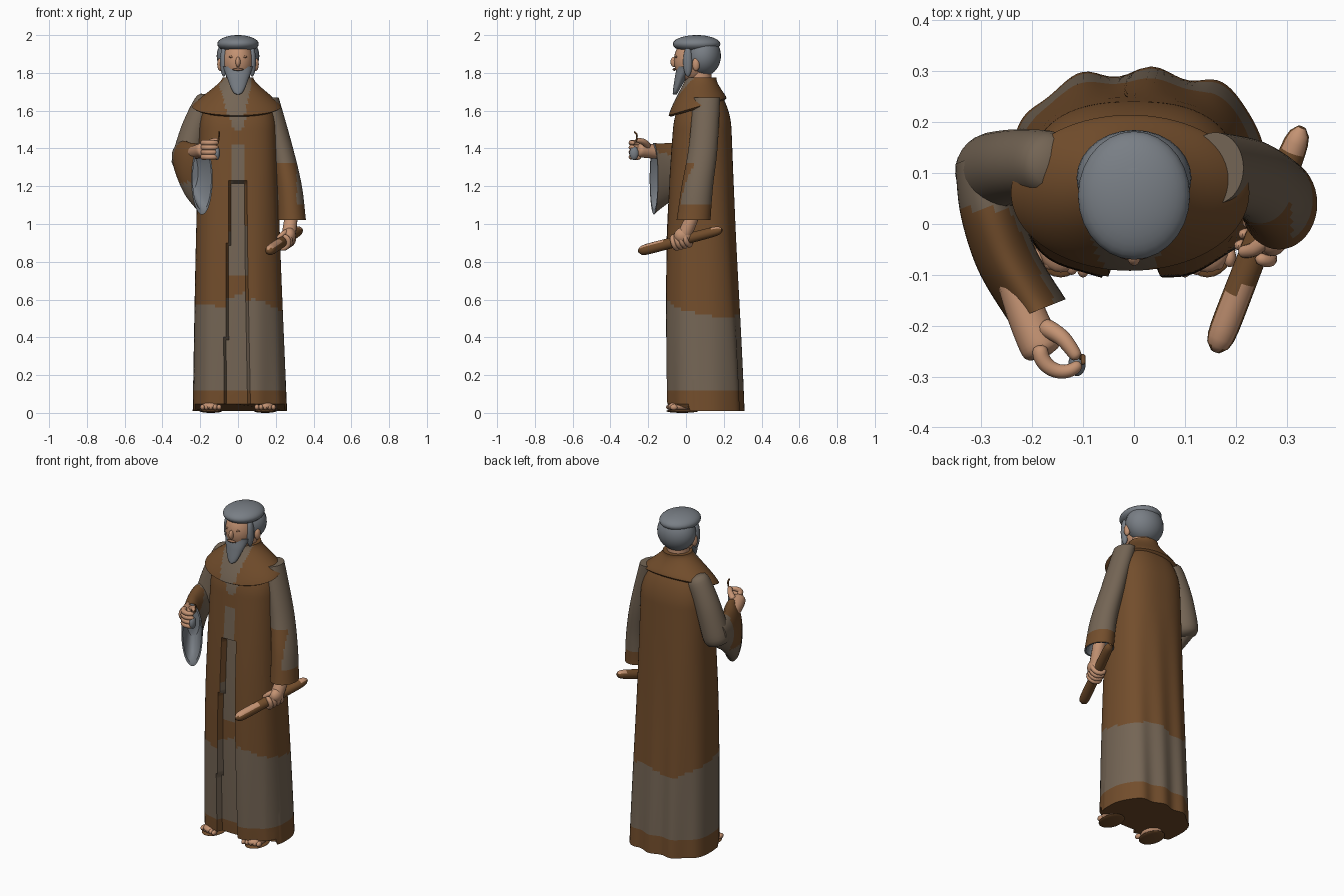
import bpy, bmesh, math
from mathutils import Vector

if "Cube" in bpy.data.objects:
    bpy.data.objects.remove(bpy.data.objects["Cube"], do_unlink=True)


def material(name, *rgb):
    mat = bpy.data.materials.new(name)
    mat.use_nodes = True
    mat.diffuse_color = (*rgb, 1)
    shader = mat.node_tree.nodes["Principled BSDF"]
    shader.inputs["Base Color"].default_value = (*rgb, 1)
    shader.inputs["Roughness"].default_value = .8
    return mat


BROWN = material("brown cloth", .17, .075, .025)
TAUPE = material("taupe cloth", .175, .13, .09)
SKIN = material("skin", .55, .29, .17)
GREY = material("grey hair and lining", .19, .21, .235)
SHADE = material("dark skin", .3, .15, .085)
RIGHT, BACK, UP = Vector((1, 0, 0)), Vector((0, 1, 0)), Vector((0, 0, 1))
parts = []


def finish(name, bm, materials):
    mesh = bpy.data.meshes.new(name)
    bm.to_mesh(mesh)
    bm.free()
    for mat in materials:
        mesh.materials.append(mat)
    part = bpy.data.objects.new(name, mesh)
    bpy.context.collection.objects.link(part)
    parts.append(part)


def point_on(path, t):
    """Smooth curve through the path points, t from 0 to 1."""
    last = len(path) - 1
    i = min(int(t * last), last - 1)
    t = t * last - i
    a, b, c, d = (Vector(path[min(max(j, 0), last)]) for j in range(i - 1, i + 3))
    return b + (c - a) * t / 2 + (a - b * 2.5 + c * 2 - d / 2) * t ** 2 + (b * 3 - a - c * 3 + d) * t ** 3 / 2


def sweep(name, path, size, materials, rule=None, axes=None, sides=28, steps=20,
          power=2, warp=None, lined=False):
    """Skin an oval of size(t, point) along a path; a lined sweep is hollow at its end."""
    stations = [(i / steps, 1) for i in range(steps + 1)]
    if lined:
        stations += [(1, .88), (.85, .8), (.7, .6)]
    bm = bmesh.new()
    rings = []
    for t, shrink in stations:
        centre = point_on(path, t)
        if axes:
            u, v = axes
        else:
            ahead = point_on(path, min(t + .01, 1)) - point_on(path, max(t - .01, 0))
            turn = ahead.to_track_quat('Z', 'Y')
            u, v = turn @ RIGHT, turn @ BACK
        wide, deep = size(t, centre)
        ring = []
        for j in range(sides):
            angle = math.tau * j / sides
            c, s = (math.copysign(abs(w) ** (2 / power), w) for w in (math.cos(angle), math.sin(angle)))
            p = centre + (u * wide * c + v * deep * s) * shrink
            ring.append(bm.verts.new(warp(p) if warp else p))
        rings.append(ring)
    inside = {bm.faces.new(rings[-1])}
    bm.faces.new(rings[0])
    for i, (low, high) in enumerate(zip(rings, rings[1:])):
        for j in range(sides):
            k = (j + 1) % sides
            face = bm.faces.new((low[j], low[k], high[k], high[j]))
            if i >= steps:
                inside.add(face)
    bmesh.ops.recalc_face_normals(bm, faces=bm.faces)
    if rule:
        for face in bm.faces:
            if lined and face in inside:
                face.material_index = len(materials) - 1
            else:
                face.material_index = rule(face.calc_center_median(), face.normal)
    finish(name, bm, materials)


def tube(name, path, first, last, materials, rule=None, sides=14):
    """Round-ended limb whose radius runs from first to last."""
    def size(t, p):
        r = (first + (last - first) * t) * max(.1, 1 - abs(2 * t - 1) ** 8) ** .5
        return r, r
    sweep(name, path, size, materials, rule, sides=sides)


def blob(name, centre, size, mat):
    bm = bmesh.new()
    bmesh.ops.create_uvsphere(bm, u_segments=28, v_segments=18, radius=1)
    for vert in bm.verts:
        vert.co = Vector(a * s + b for a, s, b in zip(vert.co, size, centre))
    finish(name, bm, [mat])


def curl(centre, u, v, radius, begin, finish_angle):
    """Path of a finger bent round a centre."""
    angles = [begin + (finish_angle - begin) * i / 5 for i in range(6)]
    return [centre + (u * math.cos(a) + v * math.sin(a)) * radius for a in angles]


# Robe: flat front, centre groove, folds, hem lifted over the feet
def in_groove(p):
    return p.y < 0 and abs(p.x + .006) < .042 + .024 * max(0, 1 - p.z)


def robe_size(t, p):
    shoulder = max(.1, 1 - max(0, (p.z - 1.5) / .25) ** 2) ** .5
    return (.25 - .03 * p.z) * shoulder, (.2 - .02 * p.z ** 2) * shoulder


def robe_warp(p):
    p = p.copy()
    fold = .01 * max(0, 1 - p.z / 1.3) * math.sin(p.x * 45)
    if p.y > .05:
        p.y += fold
    elif p.y < -.03:
        p.y += .035 if in_groove(p) and p.z < 1.22 else fold / 2
    if p.z < .1 and p.y < .02:
        p.z += .04 - p.z * .4
    return p


def robe_colour(c, n):
    if c.z < .115:
        return 0
    wave = .02 * math.sin(c.x * 20) + .05 * in_groove(c)
    skirt = c.z < .56 - .2 * c.y + wave
    strip = .73 < c.z < 1.42 and abs(c.x) < .05 - .03 * (c.z - .75)
    neckline = c.z > 1.49 and abs(c.x) < .02 + .3 * (c.z - 1.49)
    return int(skirt or c.y < 0 and (strip or neckline))


sweep("robe", [(.01, .1, .01), (0, .08, .9), (0, .09, 1.74)], robe_size, [BROWN, TAUPE], robe_colour,
      axes=(RIGHT, BACK), sides=120, steps=120, power=2.5, warp=robe_warp)


# Shoulder cape, rim lower at the front
def cape_size(t, p):
    flare, rim = math.cos(math.pi * t), min(1, .9 + t)
    return (.16 + .078 * flare) * rim, (.118 + .037 * flare) * rim


def cape_warp(p):
    fade = min(1, max(0, (1.76 - p.z) / .14))
    return p + UP * .3 * (p.y - .06) * fade


def cape_colour(c, n):
    rise = c.z - 1.5
    return int(c.y < .04 and -.03 - .3 * rise < c.x < .02 + .2 * rise)


sweep("shoulder_cape", [(-.008, .06, 1.61), (0, .08, 1.775)], cape_size, [BROWN, TAUPE], cape_colour,
      axes=(RIGHT, BACK), sides=80, warp=cape_warp)


# Raised arm: upper sleeve and wide hanging sleeve with lining
def hanging_colour(c, n):
    return int(c.y > .03 or c.z < 1.22 or c.x > -.23 - .48 * c.y)


tube("right_upper_sleeve", [(-.15, .12, 1.68), (-.23, .115, 1.5), (-.29, .1, 1.28)], .063, .08, [TAUPE], sides=28)
sweep("right_hanging_sleeve", [(-.295, .14, 1.36), (-.285, .04, 1.33), (-.25, -.07, 1.28), (-.19, -.17, 1.24)],
      lambda t, p: (.06, .07 + .12 * t), [BROWN, TAUPE, GREY], hanging_colour,
      axes=(Vector((.93, .37, 0)), UP), sides=48, lined=True)


# Lowered arm: sleeve with banded, lined cuff
def lowered_colour(c, n):
    return int(c.z > 1.11 and (c.z > 1.32 or n.y > -.35 or c.x > .31))


sweep("left_sleeve", [(.16, .11, 1.67), (.23, .09, 1.4), (.27, .06, 1.2), (.285, .04, 1.02)],
      lambda t, p: (.055 + .02 * t, .07 + .02 * t), [BROWN, TAUPE, GREY], lowered_colour,
      axes=(RIGHT, BACK), sides=40, steps=40, lined=True)

# Staff with worn pale ends
start, end = Vector((.16, -.25, .855)), Vector((.33, .19, .97))
tube("staff", [start, end], .03, .026, [BROWN, SKIN],
     lambda c, n: int(n.z > .45 and not -.13 < c.y < .14), sides=24)

# Lowered hand wrapped round the staff
tube("left_wrist", [(.28, .05, 1.12), (.28, .03, 1.03), (.265, -.02, .92)], .033, .038, [SKIN])
blob("left_palm", (.272, -.015, .94), (.034, .048, .042), SKIN)
across = (end - start).cross(UP).normalized()
over = across.cross(end - start).normalized()
for i in range(4):
    grip = start.lerp(end, .44 + .05 * i)
    tube(f"left_finger_{i + 1}", curl(grip, across, over, .036, 1.3, -3), .014, .012, [SKIN])
tube("left_thumb", [(.26, -.03, .96), (.235, -.05, .945), (.21, -.055, .92)], .016, .012, [SKIN])

# Raised hand pinching a thin twig
tube("right_wrist", [(-.24, -.09, 1.375), (-.21, -.18, 1.385), (-.175, -.26, 1.395)], .035, .042, [SKIN])
for i in range(4):
    knuckle = Vector((-.14, -.245, 1.43 - .025 * i))
    tube(f"right_finger_{i + 1}", curl(knuckle, RIGHT, BACK, .045, 3, 5.6), .017, .012, [SKIN])
tube("right_thumb", [(-.18, -.2, 1.41), (-.14, -.225, 1.435), (-.11, -.265, 1.445)], .02, .012, [SKIN])
blob("held_pebble", (-.112, -.275, 1.375), (.017, .024, .036), GREY)
tube("twig", [(-.105, -.265, 1.43), (-.1, -.26, 1.47), (-.1, -.275, 1.49)], .004, .005, [BROWN])

# Head, hair and beard
tube("neck", [(0, .075, 1.68), (0, .07, 1.88)], .065, .06, [SKIN], sides=28)
blob("head", (0, .03, 1.865), (.083, .094, .115), SKIN)
blob("hair_back", (0, .09, 1.89), (.113, .095, .108), GREY)
blob("hair_crown", (0, .056, 1.953), (.11, .126, .047), GREY)
sweep("beard", [(0, -.06, 1.685), (0, -.03, 1.77), (0, 0, 1.835)],
      lambda t, p: (.005 + .078 * t ** .6, .01 + .04 * t), [GREY], axes=(RIGHT, BACK))
blob("nose", (0, -.064, 1.858), (.013, .018, .027), SKIN)
blob("mouth", (0, -.062, 1.818), (.03, .009, .007), SHADE)
for side, s in (("left", 1), ("right", -1)):
    blob(f"{side}_sideburn", (s * .075, .01, 1.86), (.02, .025, .08), GREY)
    blob(f"{side}_ear", (s * .094, .053, 1.845), (.016, .02, .035), SKIN)
    blob(f"{side}_eye", (s * .032, -.051, 1.885), (.017, .006, .006), SHADE)
    # Bare feet on thin soles
    foot = s * .144
    blob(f"{side}_foot", (foot, -.02, .035), (.052, .075, .027), SKIN)
    blob(f"{side}_sole", (foot, -.02, .01), (.06, .085, .01), BROWN)
    for i in range(5):
        blob(f"{side}_toe_{i + 1}", (foot + s * (i - 2) * .022, -.085 + .005 * i, .03), (.0125, .02, .015), SKIN)

# Smooth shading with crisp rims
bpy.ops.object.select_all(action='DESELECT')
for part in parts:
    part.select_set(True)
bpy.context.view_layer.objects.active = parts[0]
bpy.ops.object.shade_smooth_by_angle(angle=math.radians(50))
